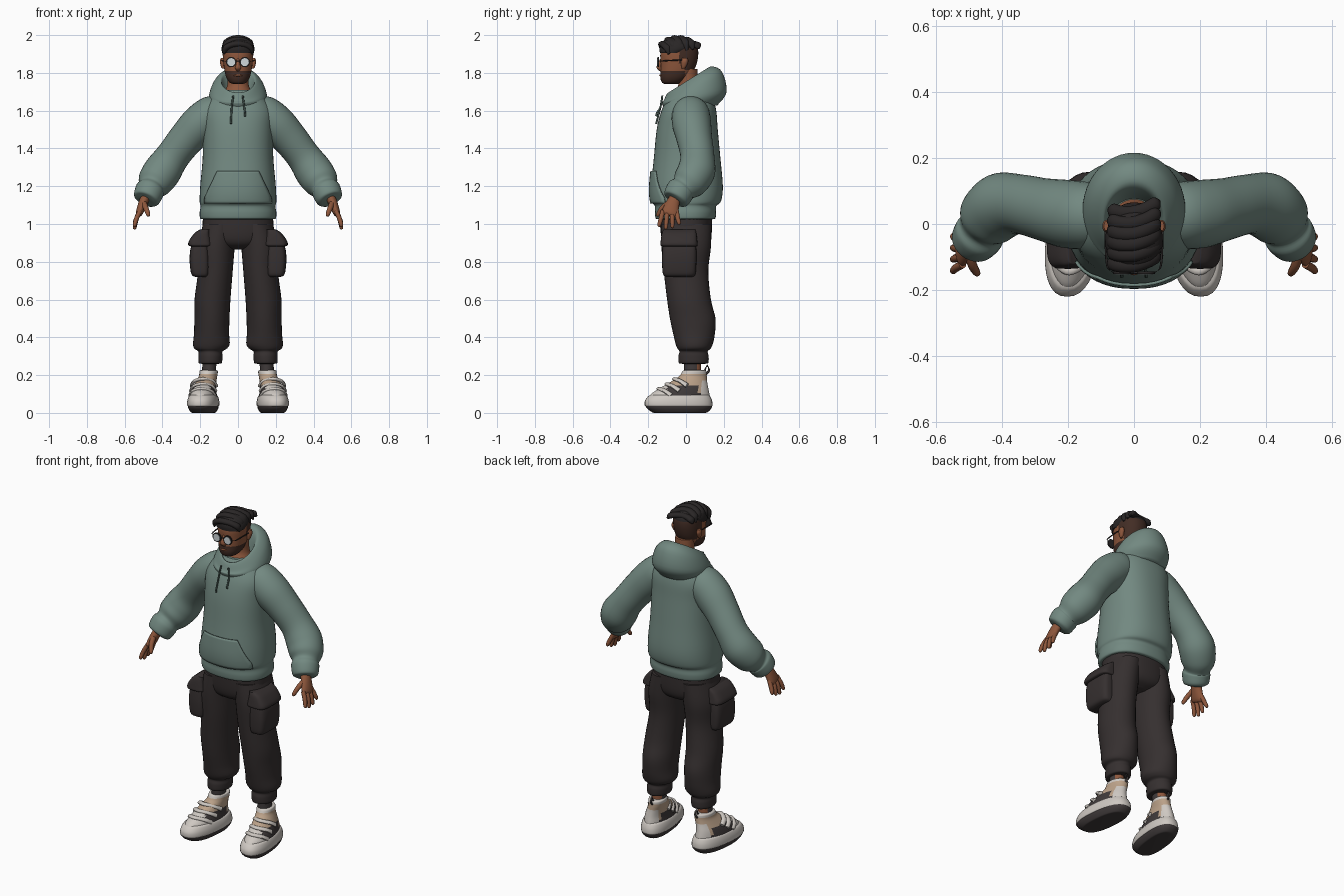
import bpy, bmesh, math
from mathutils import Vector
from mathutils.bvhtree import BVHTree

def colour(name, r, g, b):
    m = bpy.data.materials.new(name)
    m.diffuse_color = (r, g, b, 1)
    return m

GREEN = colour("sage_green", 0.17, 0.25, 0.22)
CORD = colour("dark_green", 0.07, 0.11, 0.095)
PANTS = colour("charcoal_brown", 0.036, 0.029, 0.029)
SKIN = colour("brown_skin", 0.27, 0.095, 0.045)
HAIR = colour("black_hair", 0.022, 0.019, 0.019)
BEARD = colour("dark_brown", 0.055, 0.026, 0.018)
WHITE = colour("off_white", 0.62, 0.58, 0.54)
TAN = colour("tan", 0.50, 0.36, 0.25)
SOLE = colour("dark_grey", 0.05, 0.042, 0.042)
LENS = colour("pale_lens", 0.62, 0.68, 0.70)

def finish(name, verts, faces, mats, rule=None, mirror=False, sharp=50):
    me = bpy.data.meshes.new(name)
    me.from_pydata(verts, [], faces)
    bm = bmesh.new()
    bm.from_mesh(me)
    bmesh.ops.recalc_face_normals(bm, faces=bm.faces)
    bm.to_mesh(me)
    bm.free()
    for m in mats if isinstance(mats, list) else [mats]:
        me.materials.append(m)
    for p in me.polygons:
        p.use_smooth = True
        if rule:
            p.material_index = rule(p.center)
    me.set_sharp_from_angle(angle=math.radians(sharp))
    ob = bpy.data.objects.new(name, me)
    bpy.context.collection.objects.link(ob)
    if mirror:
        ob.modifiers.new("mirror", 'MIRROR')
    return ob

def power(t, e):
    return math.copysign(abs(t) ** (2 / e), t)

def loft(name, secs, mats, n=32, sub=5, e=2, shear=0, **kw):
    """Skin over sections (centre, u, v as nine numbers), smoothly interpolated."""
    rows = []
    for i in range(len(secs) - 1):
        a, b, c, d = (secs[max(0, min(len(secs) - 1, i + k))] for k in (-1, 0, 1, 2))
        for s in range(sub):
            t = s / sub
            rows.append([q + 0.5 * t * (r - p + t * (2*p - 5*q + 4*r - w + t * (3*(q - r) + w - p)))
                         for p, q, r, w in zip(a, b, c, d)])
    rows.append(secs[-1])
    verts = []
    for r in rows:
        o, u, v = Vector(r[:3]), Vector(r[3:6]), Vector(r[6:9])
        for k in range(n):
            a = 2 * math.pi * k / n
            p = o + u * power(math.cos(a), e) + v * power(math.sin(a), e)
            p.x -= shear * p.y
            verts.append(p)
    faces = [(j*n + k, j*n + (k+1) % n, (j+1)*n + (k+1) % n, (j+1)*n + k)
             for j in range(len(rows) - 1) for k in range(n)]
    faces += [tuple(range(n)), tuple(range(len(verts) - n, len(verts)))]
    return finish(name, verts, faces, mats, **kw)

def stack(name, rows, mats, **kw):
    """Rows: z, centre x, front y, back y, half width, optional tilt."""
    secs = []
    for z, x, y0, y1, rx, *tilt in rows:
        h = (y1 - y0) / 2
        secs.append([x, (y0 + y1) / 2, z, rx, 0, 0, 0, h, h * (tilt[0] if tilt else 0)])
    return loft(name, secs, mats, **kw)

def tube(name, rows, mats, **kw):
    """Rows: x, y, z, radius, optional second radius; rings face along the path."""
    secs = []
    for i, r in enumerate(rows):
        t = (Vector(rows[min(i + 1, len(rows) - 1)][:3]) - Vector(rows[max(i - 1, 0)][:3])).normalized()
        ref = Vector((1, 0, 0)) if abs(t.y) > 0.9 else Vector((0, 1, 0))
        u = ref.cross(t).normalized()
        v = t.cross(u)
        secs.append([*r[:3], *(u * r[3]), *(v * r[-1])])
    return loft(name, secs, mats, **kw)

# Hoodie body with gathered hem
body = stack("hoodie_body", [
    (1.025, 0, -.145, .14, .185), (1.03, 0, -.16, .155, .2), (1.06, 0, -.165, .16, .203),
    (1.095, 0, -.165, .16, .198), (1.12, 0, -.18, .185, .203), (1.2, 0, -.185, .195, .2),
    (1.35, 0, -.17, .182, .187), (1.5, 0, -.155, .168, .185), (1.6, 0, -.13, .16, .185),
    (1.67, 0, -.095, .14, .14), (1.71, 0, -.07, .11, .09)], GREEN, n=48, e=2.3)

# Hood piled behind the neck
stack("hood", [
    (1.66, 0, -.07, .07, .07, .2), (1.74, 0, -.085, .095, .083, .55), (1.762, 0, -.1, .13, .097, .62),
    (1.73, 0, -.118, .19, .135, .5), (1.67, 0, -.128, .215, .155, .17),
    (1.62, 0, -.115, .165, .14, .05)], GREEN, n=48)

# Sleeve with puffed forearm and cuff
tube("sleeve", [
    (.06, .02, 1.61, .07), (.13, .025, 1.585, .098), (.2, .03, 1.53, .103), (.275, .045, 1.45, .094),
    (.345, .06, 1.36, .09), (.40, .055, 1.28, .1), (.44, .02, 1.222, .093), (.458, -.012, 1.19, .072),
    (.468, -.03, 1.175, .077), (.485, -.053, 1.135, .07), (.49, -.06, 1.125, .05)],
    GREEN, mirror=True)

# Front pocket laid over the hoodie body
tree = BVHTree.FromPolygons([v.co for v in body.data.vertices], [p.vertices for p in body.data.polygons])
pv, C = [], 20
for j in range(15):
    z = 1.11 + .17 * j / 14
    w = .172 if z < 1.14 else .172 - .065 * (z - 1.14) / .14
    for k in range(C + 1):
        x = w * (2 * k / C - 1)
        pv.append(tree.ray_cast(Vector((x, -1, z)), Vector((0, 1, 0)))[0] + Vector((0, -.002, 0)))
pf = [(j*(C+1)+k, j*(C+1)+k+1, (j+1)*(C+1)+k+1, (j+1)*(C+1)+k) for j in range(14) for k in range(C)]
pocket = finish("front_pocket", pv, pf, GREEN)
thick = pocket.modifiers.new("thickness", 'SOLIDIFY')
thick.thickness, thick.offset = .009, 1

# Drawstrings
for s, low in ((-1, 1.53), (1, 1.57)):
    tube("drawstring", [(s*.025, -.125, 1.68, .005), (s*.033, -.135, 1.62, .005),
                        (s*.037, -.153, low + .02, .005), (s*.037, -.158, low, .006)], CORD, n=8)

# Hand: palm, four fingers and thumb
tube("palm", [(.485, -.053, 1.15, .025, .028), (.503, -.07, 1.11, .024, .036),
              (.522, -.085, 1.06, .019, .044), (.528, -.09, 1.045, .01, .036)], SKIN, n=20, mirror=True)
for i in range(4):
    y, d = -.122 + .024 * i, -.02 + .011 * i
    tip = (.985, .972, .978, .995)[i]
    tube("finger", [(.518, y, 1.07, .012), (.537, y + d*.5, 1.03, .0125), (.547, y + d, tip + .01, .010),
                    (.549, y + d, tip, .004)], SKIN, n=10, sub=4, mirror=True)
tube("thumb", [(.5, -.085, 1.115, .015), (.488, -.125, 1.085, .014), (.475, -.148, 1.05, .011),
               (.473, -.151, 1.04, .004)], SKIN, n=10, sub=4, mirror=True)

# Trousers: hips, legs and ankle cuffs
stack("trouser_hips", [(.865, 0, -.06, .07, .04), (.89, 0, -.11, .115, .14), (.94, 0, -.132, .135, .185),
                       (1.05, 0, -.14, .138, .185)], PANTS, n=40, e=2.3)
stack("trouser_leg", [
    (1.0, .095, -.13, .135, .09), (.88, .115, -.13, .132, .098), (.75, .12, -.118, .118, .092),
    (.6, .135, -.1, .132, .095), (.5, .138, -.085, .156, .093), (.42, .14, -.068, .153, .093),
    (.365, .141, -.055, .142, .097), (.34, .145, -.045, .13, .086), (.325, .146, -.035, .115, .064),
    (.30, .146, -.04, .12, .064), (.265, .147, -.038, .118, .061), (.26, .147, -.02, .1, .045)],
    PANTS, mirror=True)

# Cargo pockets with flaps
stack("cargo_pocket", [(.72, .195, -.105, .035, .03), (.735, .2, -.122, .05, .047), (.8, .203, -.127, .055, .053),
                       (.86, .203, -.125, .055, .05), (.91, .2, -.12, .05, .04)], PANTS, e=4, mirror=True)
stack("cargo_flap", [(.882, .2, -.125, .055, .05), (.888, .2, -.135, .062, .063), (.91, .2, -.134, .06, .06),
                     (.95, .19, -.128, .055, .042), (.97, .175, -.12, .05, .028)], PANTS, e=4, mirror=True)

# Socks with bare skin at the back of the ankle
stack("sock", [(.18, .155, -.01, .085, .038), (.23, .153, -.01, .08, .037), (.29, .15, -.01, .08, .037)],
      [SOLE, SKIN], n=24, rule=lambda c: int(c.y > .055), mirror=True)

# Shoes: tread, midsole, upper, straps and heel loop
SH = dict(shear=.1, mirror=True)
stack("shoe_tread", [(0, .18, -.165, .1, .055), (.004, .18, -.18, .115, .064), (.025, .18, -.208, .135, .076),
                     (.05, .18, -.217, .14, .08)], SOLE, e=2.5, **SH)
stack("shoe_midsole", [(.034, .18, -.21, .135, .075), (.04, .18, -.219, .141, .082), (.065, .18, -.217, .138, .081),
                       (.088, .18, -.2, .128, .074), (.095, .18, -.185, .12, .065)], WHITE, e=2.4, **SH)

def upper_rule(c):
    if c.z < .145 and -.1 < c.y < .07 and abs(c.x + .1 * c.y - .18) > .03:
        return 2
    if c.y < -.1 or c.y > .085 and c.z < .17:
        return 0
    return 1 if c.z < .205 else 0
stack("shoe_upper", [(.07, .18, -.205, .128, .074), (.1, .18, -.185, .124, .069), (.13, .178, -.14, .118, .062),
                     (.165, .17, -.08, .112, .053), (.195, .162, -.035, .11, .048), (.222, .16, -.018, .108, .048),
                     (.226, .16, -.005, .095, .038)], [WHITE, TAN, SOLE], n=40, rule=upper_rule, **SH)
for y, z in ((-.142, .128), (-.1, .153), (-.06, .18)):
    tube("shoe_strap", [(.18 + dx, y + dy, z + dz, .009, .014) for dx, dy, dz in
         ((-.065, .065, -.035), (-.048, .03, -.012), (0, 0, 0), (.048, .03, -.012), (.065, .065, -.035))],
         WHITE, n=10, **SH)
tube("heel_loop", [(.16, .1, .2, .006), (.16, .122, .225, .006), (.16, .112, .25, .006), (.16, .1, .225, .006)],
     SOLE, n=8, **SH)

# Neck
stack("neck", [(1.62, 0, -.08, .085, .08), (1.69, 0, -.065, .08, .074), (1.74, 0, -.04, .066, .056),
               (1.82, 0, -.045, .06, .055)], SKIN)

# Head, with beard and shaved back coloured by region
def head_rule(c):
    if c.z > 1.93:
        return 1
    if c.y > -.005 and c.z > 1.815 or c.y > -.035 and c.z > 1.85:
        return 2
    return 2 if c.z < 1.81 and c.y < -.005 else 0
stack("head", [
    (1.742, 0, -.115, -.04, .028), (1.75, 0, -.128, -.02, .046), (1.775, 0, -.136, .015, .062),
    (1.81, 0, -.134, .04, .071), (1.85, 0, -.134, .057, .077), (1.9, 0, -.136, .065, .081),
    (1.94, 0, -.125, .06, .078), (1.965, 0, -.1, .04, .06), (1.975, 0, -.06, .0, .03)],
    [SKIN, HAIR, BEARD], n=64, sub=8, e=2.2, rule=head_rule)
tube("nose", [(0, -.128, 1.875, .007), (0, -.141, 1.845, .011), (0, -.143, 1.828, .016, .012),
              (0, -.13, 1.815, .01)], SKIN, n=12)
tube("lips", [(-.022, -.131, 1.786, .002), (-.01, -.136, 1.787, .005), (.01, -.136, 1.787, .005),
              (.022, -.131, 1.786, .002)], SKIN, n=10)
stack("ear", [(1.822, .078, -.022, -.008, .006), (1.835, .08, -.025, .002, .011), (1.86, .083, -.026, .012, .013),
              (1.878, .083, -.02, .008, .008)], SKIN, n=16, mirror=True)

# Hair: cap and swept locks
stack("hair_cap", [(1.905, 0, -.138, -.0, .084), (1.93, 0, -.14, .045, .087), (1.96, 0, -.13, .045, .077),
                   (1.982, 0, -.1, .015, .05), (1.99, 0, -.06, -.02, .02)], HAIR, n=40)
for i in range(6):
    y, top = -.125 + .032 * i, (1.953, 1.975, 1.984, 1.984, 1.975, 1.955)[i]
    low = 1.9 + .006 * i
    pts = []
    for k in range(7):
        a = math.pi * (k / 6)
        pts.append((-.076 * math.cos(a), y + .022 * math.cos(a) ** 2 - .012 * math.cos(a),
                    low + (top - low) * math.sin(a) ** .8, .005 if k in (0, 6) else .016,
                    .006 if k in (0, 6) else .021))
    tube("hair_lock", pts, HAIR, n=12)

# Glasses
tube("glasses_rim", [(.036, -.143, 1.857, .027), (.036, -.151, 1.857, .027)], HAIR, n=28, sub=1, mirror=True)
tube("glasses_lens", [(.036, -.148, 1.857, .021), (.036, -.153, 1.857, .021)], LENS, n=28, sub=1, mirror=True)
tube("glasses_bridge", [(-.012, -.148, 1.862, .003), (.012, -.148, 1.862, .003)], HAIR, n=8, sub=1)
tube("glasses_temple", [(.06, -.147, 1.862, .003), (.08, -.13, 1.863, .003), (.086, -.06, 1.867, .003),
                        (.086, 0, 1.867, .003)], HAIR, n=8, mirror=True)
